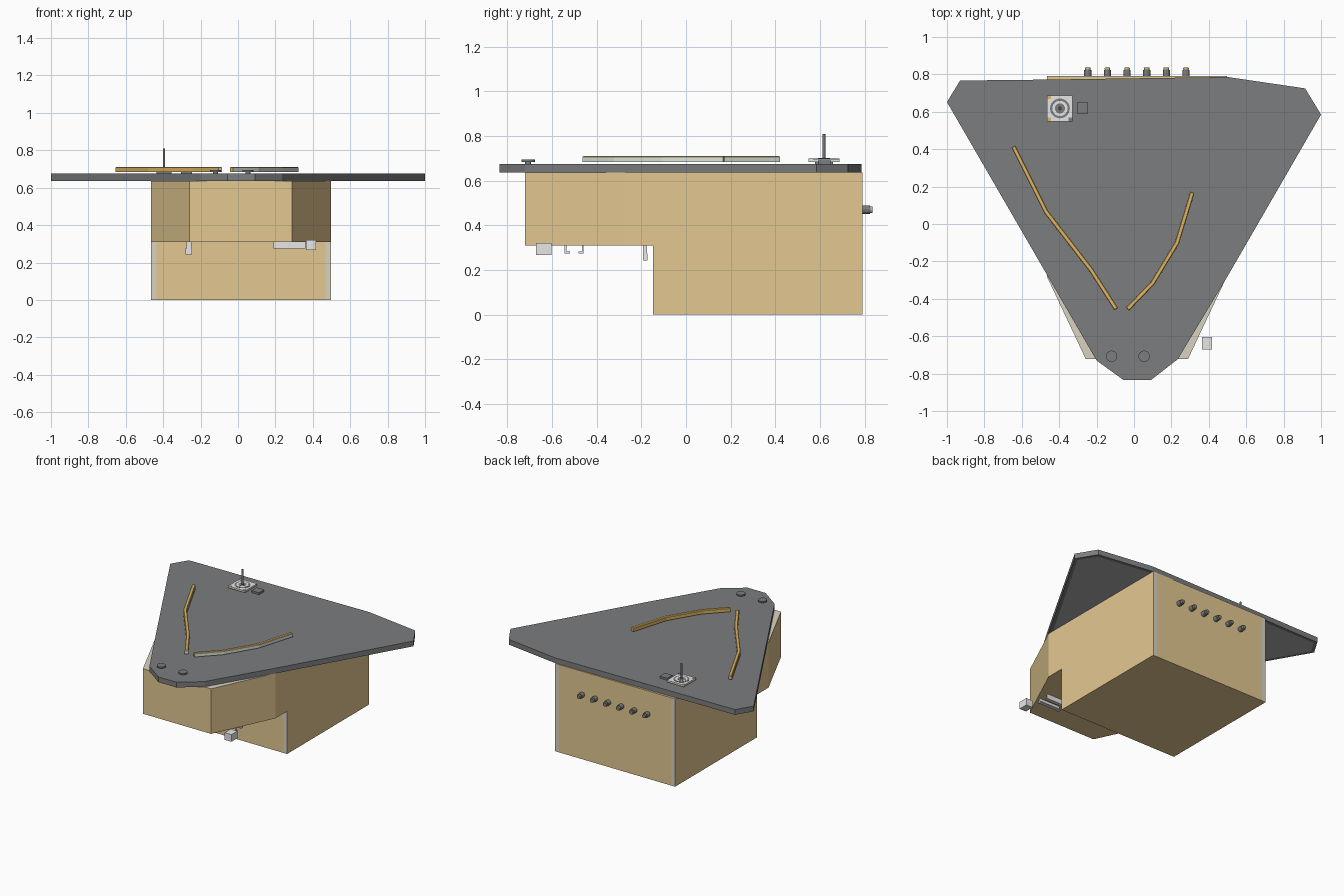
import bpy, bmesh, math
from mathutils import Matrix, Vector

cube = bpy.data.objects.get("Cube")
if cube:
    bpy.data.objects.remove(cube, do_unlink=True)


def material(name, r, g, b):
    m = bpy.data.materials.new(name)
    m.use_nodes = True
    m.diffuse_color = (r, g, b, 1)
    m.node_tree.nodes["Principled BSDF"].inputs["Base Color"].default_value = (r, g, b, 1)
    return m


WOOD = material("plywood", 0.765, 0.575, 0.285)
EDGE = material("panel edge", 0.70, 0.65, 0.53)
SLATE = material("slate grey", 0.20, 0.205, 0.21)
UNDER = material("underside grey", 0.42, 0.42, 0.425)
DARK = material("dark grey", 0.09, 0.09, 0.095)
LIGHT = material("light grey", 0.80, 0.80, 0.80)
PALE = material("pale green grey", 0.74, 0.79, 0.73)
GOLD = material("gold", 0.75, 0.47, 0.13)


def finish(name, bm, mats, rule=None):
    bmesh.ops.recalc_face_normals(bm, faces=bm.faces)
    bm.normal_update()
    if rule:
        for f in bm.faces:
            f.material_index = rule(f.normal)
    me = bpy.data.meshes.new(name)
    bm.to_mesh(me)
    bm.free()
    for m in mats:
        me.materials.append(m)
    ob = bpy.data.objects.new(name, me)
    bpy.context.collection.objects.link(ob)
    return ob


def prism(name, outline, z0, z1, mats, rule=None, bevel=0):
    bm = bmesh.new()
    base = bm.faces.new([bm.verts.new((x, y, z0)) for x, y in outline])
    top = bmesh.ops.extrude_face_region(bm, geom=[base])["geom"]
    verts = [v for v in top if isinstance(v, bmesh.types.BMVert)]
    bmesh.ops.translate(bm, verts=verts, vec=(0, 0, z1 - z0))
    if bevel:
        rim = [e for e in bm.edges if all(v.co.z > z1 - 0.001 for v in e.verts)]
        bmesh.ops.bevel(bm, geom=rim, offset=bevel, segments=1, affect="EDGES")
    return finish(name, bm, mats, rule)


def box(name, x0, x1, y0, y1, z0, z1, mats, rule=None):
    return prism(name, [(x0, y0), (x1, y0), (x1, y1), (x0, y1)], z0, z1, mats, rule)


def cylinder(name, center, radius, depth, mat, axis="Z", sides=24):
    bm = bmesh.new()
    turn = Matrix.Rotation(math.radians(90), 4, "X") if axis == "Y" else Matrix()
    bmesh.ops.create_cone(bm, cap_ends=True, segments=sides, radius1=radius, radius2=radius,
                          depth=depth, matrix=Matrix.Translation(center) @ turn)
    return finish(name, bm, [mat])


# Cabinet: stepped box with a tapered front half and exposed panel ends
L, R, BACK, STEP, TAPER = -0.466, 0.497, 0.79, -0.147, -0.28
T, SHELF, TOP = 0.03, 0.31, 0.637
prism("cabinet_front", [(-0.258, -0.722), (0.289, -0.722), (R, TAPER), (R, STEP),
                        (L, STEP), (L, TAPER)],
      SHELF, TOP, [WOOD, EDGE], lambda n: int(n.z > 0.5))
box("cabinet_core", L + T, R - T, STEP, BACK, 0, TOP, [WOOD])
for side, x in (("right", L), ("left", R - T)):
    box(side + "_panel", x, x + T, STEP, BACK, 0, TOP,
        [WOOD, EDGE], lambda n: int(abs(n.y) > 0.5))

# Table top, its underside a lighter panel inside a dark rim
table = prism("table_top", [(-1, 0.652), (-0.93, 0.767), (-0.47, 0.772), (0.5, 0.786),
                            (0.915, 0.725), (1, 0.585), (0.5, -0.28), (0.235, -0.722),
                            (0.09, -0.835), (-0.055, -0.835), (-0.2, -0.73)],
              TOP, 0.675, [SLATE, UNDER])
bm = bmesh.new()
bm.from_mesh(table.data)
bottom = [f for f in bm.faces if f.normal.z < -0.5]
bmesh.ops.inset_region(bm, faces=bottom, thickness=0.025)
for f in bottom:
    f.material_index = 1
bm.to_mesh(table.data)
bm.free()


# Bent rails on the table: chamfered gold strips with pale sides toward +x
def rail(name, path, half=0.012):
    pts = [Vector(p) for p in path]
    a, b = [], []
    for i, p in enumerate(pts):
        d = (pts[min(i + 1, len(pts) - 1)] - pts[max(i - 1, 0)]).normalized()
        side = Vector((-d.y, d.x)) * half
        a.append(p + side)
        b.append(p - side)
    prism(name, a + b[::-1], 0.684, 0.711, [GOLD, PALE],
          lambda n: int(n.x > 0.3 and abs(n.z) < 0.3), bevel=0.004)


rail("right_rail", [(-0.645, 0.415), (-0.47, 0.065), (-0.23, -0.245), (-0.095, -0.455)])
rail("left_rail", [(-0.035, -0.455), (0.1, -0.315), (0.23, -0.1), (0.312, 0.17)])

# Joystick on a square plate with concentric rings
jx, jy = -0.396, 0.618
box("joystick_plate", jx - 0.068, jx + 0.068, jy - 0.07, jy + 0.07, 0.684, 0.697,
    [LIGHT, PALE], lambda n: int(abs(n.z) < 0.5))
box("joystick_mount", jx - 0.04, jx + 0.04, jy - 0.04, jy + 0.04, 0.675, 0.684, [SLATE])
for i, (r, m) in enumerate([(0.053, SLATE), (0.041, LIGHT), (0.027, SLATE), (0.011, DARK)]):
    cylinder("joystick_ring_%d" % (i + 1), (jx, jy, 0.697 + i * 0.001), r, 0.003, m)
cylinder("joystick_stick", (jx, jy, 0.755), 0.006, 0.11, SLATE, sides=12)
for sx, sy, m in ((-1, -1, GOLD), (-1, 1, GOLD), (1, -1, SLATE)):
    cx, cy = jx + sx * 0.057, jy + sy * 0.059
    box("plate_corner", cx - 0.01, cx + 0.01, cy - 0.01, cy + 0.01, 0.696, 0.699, [m])

# Small square switch and two round buttons
box("square_switch", -0.305, -0.245, 0.59, 0.65, 0.675, 0.69, [SLATE])
for side, x in (("right", -0.12), ("left", 0.054)):
    cylinder(side + "_button", (x, -0.707, 0.689), 0.03, 0.01, SLATE)
    cylinder(side + "_button_stem", (x, -0.707, 0.679), 0.014, 0.01, SLATE)

# Row of sockets on the back, each with a thin gold collar on its tip
for i in range(6):
    x = -0.247 + i * 0.105
    cylinder("socket_%d" % (i + 1), (x, BACK + 0.016, 0.47), 0.019, 0.034, SLATE, "Y", 12)
    cylinder("socket_tip_%d" % (i + 1), (x, BACK + 0.039, 0.47), 0.014, 0.014, SLATE, "Y", 12)
    cylinder("socket_collar_%d" % (i + 1), (x, BACK + 0.04, 0.47), 0.015, 0.006, GOLD, "Y", 12)

# Slide channels, block and hook under the shelf
for i, (y, lip) in enumerate([(-0.54, 1), (-0.462, -1)]):
    box("channel_web_%d" % (i + 1), 0.19, 0.362, y - 0.004, y + 0.004, 0.275, SHELF, [LIGHT])
    y0, y1 = sorted((y, y + lip * 0.02))
    box("channel_lip_%d" % (i + 1), 0.19, 0.362, y0, y1, 0.275, 0.282, [LIGHT])
box("side_block", 0.364, 0.418, -0.672, -0.603, 0.268, 0.32, [LIGHT])
box("hook_stem", -0.275, -0.248, -0.192, -0.174, 0.27, SHELF, [LIGHT])
box("hook_end", -0.281, -0.245, -0.192, -0.172, 0.242, 0.275, [LIGHT])
